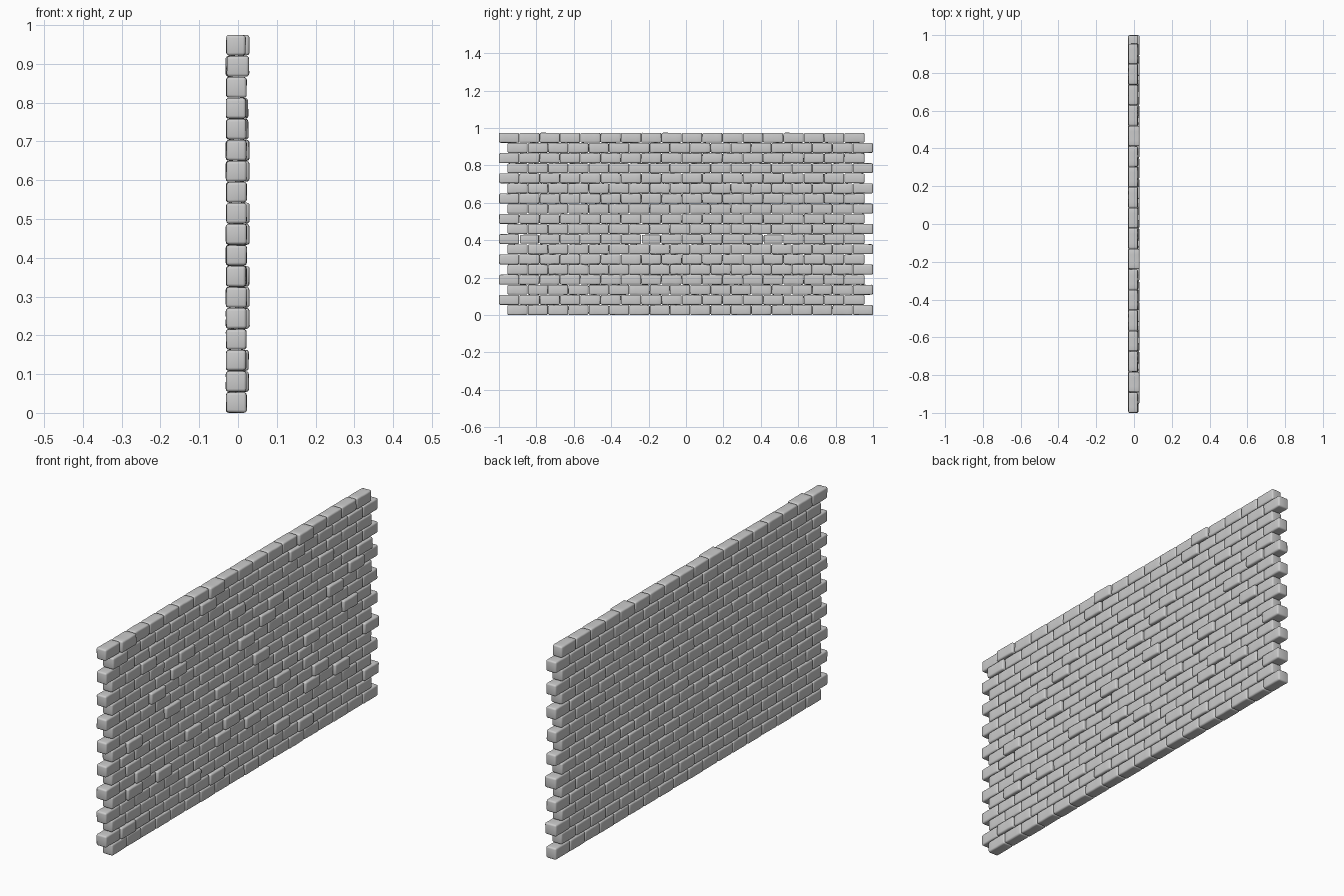
import bpy, bmesh, random
from mathutils import Vector, noise

if "Cube" in bpy.data.objects:
    bpy.data.objects.remove(bpy.data.objects["Cube"])

random.seed(7)
ROWS, COLS, REPEAT = 18, 6, 3
L = 1.955 / (COLS * REPEAT)      # brick length
H = 0.975 / ROWS                 # course height
BACK, FRONT = -0.031, 0.022      # common wall faces

# furthest front face in each course, bottom to top
reach = [.022, .028, .028, .022, .030, .030, .030, .022, .030,
         .030, .022, .030, .030, .027, .027, .022, .029, .030]
proud = {12: [4], 4: [1, 3], 8: [1], 5: [2], 6: [5], 16: [0], 9: [4]}


def add_brick(out, y0, z0, front, back, shrink=0.0):
    """One worn stone: a skewed box with soft edges and a dented surface."""
    bm = bmesh.new()
    bmesh.ops.create_cube(bm, size=1)
    mid = Vector(((front + back) / 2, y0 + L / 2, z0 + H / 2))
    size = Vector((front - back, L - 0.0005 - shrink, H - 0.0003 - shrink))
    for v in bm.verts:
        wear = Vector([random.uniform(0.965, 1.0) for _ in range(3)])
        v.co = Vector([v.co[i] * size[i] * (wear[i] if i != 1 else 1 - (1 - wear[i]) / 2)
                       for i in range(3)])
    bmesh.ops.bevel(bm, geom=bm.edges[:], offset=0.0075, segments=3,
                    profile=0.5, affect='EDGES')
    long_edges = [e for e in bm.edges if abs(e.verts[0].co.y - e.verts[1].co.y) > L * 0.5]
    bmesh.ops.subdivide_edges(bm, edges=long_edges, cuts=3)
    for v in bm.verts:
        v.co += noise.noise_vector((v.co + mid) * 28) * 0.0011
        v.co += mid
        v.co.x = max(v.co.x, -0.0325)
        v.co.z = max(v.co.z, 0.0)
    remap = [out.verts.new(v.co) for v in bm.verts]
    bm.verts.index_update()
    for f in bm.faces:
        out.faces.new([remap[v.index] for v in f.verts])
    bm.free()


# one panel, six bricks wide, in staggered courses
panel = bmesh.new()
for r in range(ROWS):
    start = -0.955 if r % 2 == 0 else -1.0
    sticks_out = proud.get(r, [random.randrange(1, COLS)])
    for c in range(COLS):
        front = FRONT + random.uniform(-0.002, 0.001)
        if c in sticks_out:
            front = reach[r]
        loose = 0.006 if (r, c) == (7, 1) else 0.0
        add_brick(panel, start + c * L, r * H, front,
                  BACK + random.uniform(-0.001, 0.0015), loose)
bmesh.ops.recalc_face_normals(panel, faces=panel.faces[:])
mesh = bpy.data.meshes.new("brick_wall")
panel.to_mesh(mesh)
panel.free()
wall = bpy.data.objects.new("brick_wall", mesh)
bpy.context.collection.objects.link(wall)

# repeat the panel three times along the wall
arr = wall.modifiers.new("repeat", 'ARRAY')
arr.count = REPEAT
arr.use_relative_offset = False
arr.use_constant_offset = True
arr.constant_offset_displace = (0, COLS * L, 0)

bpy.context.view_layer.objects.active = wall
wall.select_set(True)
bpy.ops.object.shade_smooth_by_angle(angle=0.7)
